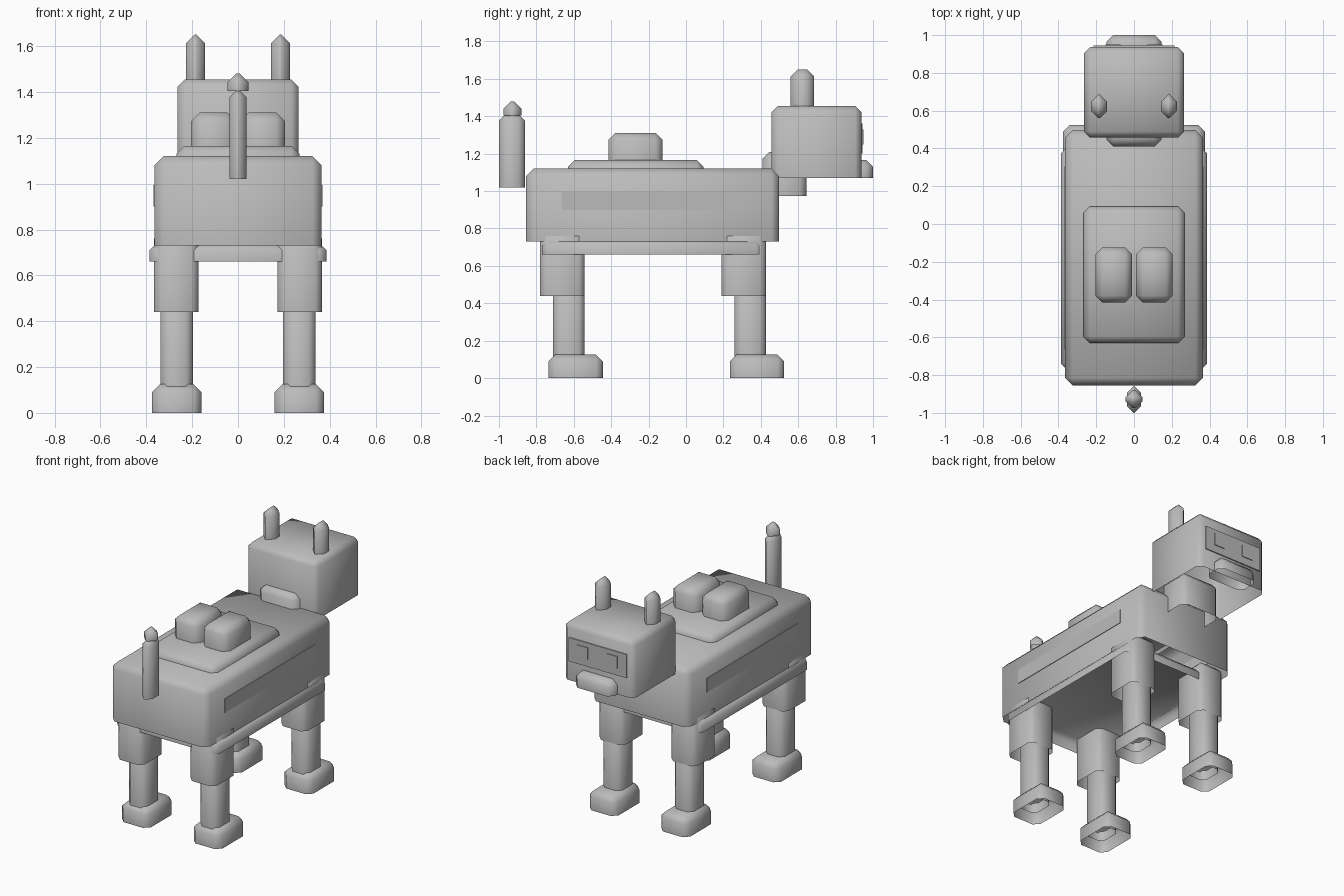
import bpy
import bmesh
from mathutils import Vector

cube = bpy.data.objects.get("Cube")
if cube:
    bpy.data.objects.remove(cube, do_unlink=True)

# Single grey finish
grey = bpy.data.materials.new("plain_grey")
grey.use_nodes = True
grey.diffuse_color = (0.5, 0.5, 0.5, 1)
grey.node_tree.nodes["Principled BSDF"].inputs["Base Color"].default_value = (0.5, 0.5, 0.5, 1)


def box(name, x, y, z, bevel=0.0):
    """Box from (min, max) ranges; bevelled boxes are shells open at the bottom."""
    lo, hi = Vector((x[0], y[0], z[0])), Vector((x[1], y[1], z[1]))
    bm = bmesh.new()
    bmesh.ops.create_cube(bm, size=1)
    for v in bm.verts:
        v.co = Vector([(v.co[i] + 0.5) * (hi[i] - lo[i]) + lo[i] for i in range(3)])
    if bevel:
        edges = [e for e in bm.edges if max(v.co.z for v in e.verts) > z[0] + 0.001]
        bmesh.ops.bevel(bm, geom=edges, offset=bevel, segments=1,
                        affect='EDGES', clamp_overlap=True)
        bm.normal_update()
        bottom = [f for f in bm.faces if f.normal.z < -0.9]
        bmesh.ops.delete(bm, geom=bottom, context='FACES')
        for f in bm.faces:
            f.smooth = True
    mesh = bpy.data.meshes.new(name)
    bm.to_mesh(mesh)
    bm.free()
    mesh.materials.append(grey)
    obj = bpy.data.objects.new(name, mesh)
    bpy.context.collection.objects.link(obj)
    return obj


def centred(half):
    return (-half, half)


def pair(name, x, y, z, bevel=0.0):
    """The same box on the left (+x) and mirrored on the right."""
    box("left_" + name, x, y, z, bevel)
    box("right_" + name, (-x[1], -x[0]), y, z, bevel)


# Torso, belly plate and side panels
box("body", centred(0.365), (-0.855, 0.497), (0.73, 1.12), 0.04)
box("belly_plate", centred(0.386), (-0.77, 0.405), (0.66, 0.74), 0.03)
pair("side_panel", (0.362, 0.369), (-0.665, 0.305), (0.9, 0.995))

# Saddle with two packs
box("saddle", centred(0.268), (-0.63, 0.093), (1.09, 1.165), 0.035)
pair("pack", (0.01, 0.205), (-0.415, -0.125), (1.14, 1.31), 0.037)

# Legs: thigh, shin and foot, repeated along the body
for end, y in (("tail_end", -0.78), ("head_end", 0.19)):
    pair(end + "_thigh", (0.172, 0.366), (y, y + 0.238), (0.44, 0.79), 0.03)
    pair(end + "_shin", (0.197, 0.338), (y + 0.07, y + 0.237), (0.06, 0.5), 0.03)
    pair(end + "_foot", (0.16, 0.375), (y + 0.045, y + 0.335), (0, 0.125), 0.035)

# Neck, head and muzzle
box("neck", centred(0.145), (0.41, 0.645), (0.975, 1.21), 0.035)
box("head", centred(0.265), (0.457, 0.937), (1.07, 1.455), 0.033)
box("muzzle", centred(0.145), (0.85, 1.0), (1.07, 1.165), 0.035)

# Face panel and eyes
box("face_panel", centred(0.215), (0.935, 0.944), (1.2, 1.36))
pair("eye", (0.072, 0.15), (0.94, 0.949), (1.25, 1.33))

# Ears
pair("ear", (0.143, 0.227), (0.56, 0.685), (1.43, 1.65), 0.038)

# Tail and its tip
box("tail", centred(0.037), (-1.0, -0.86), (1.02, 1.41), 0.034)
box("tail_tip", centred(0.046), (-0.975, -0.88), (1.405, 1.48), 0.038)
